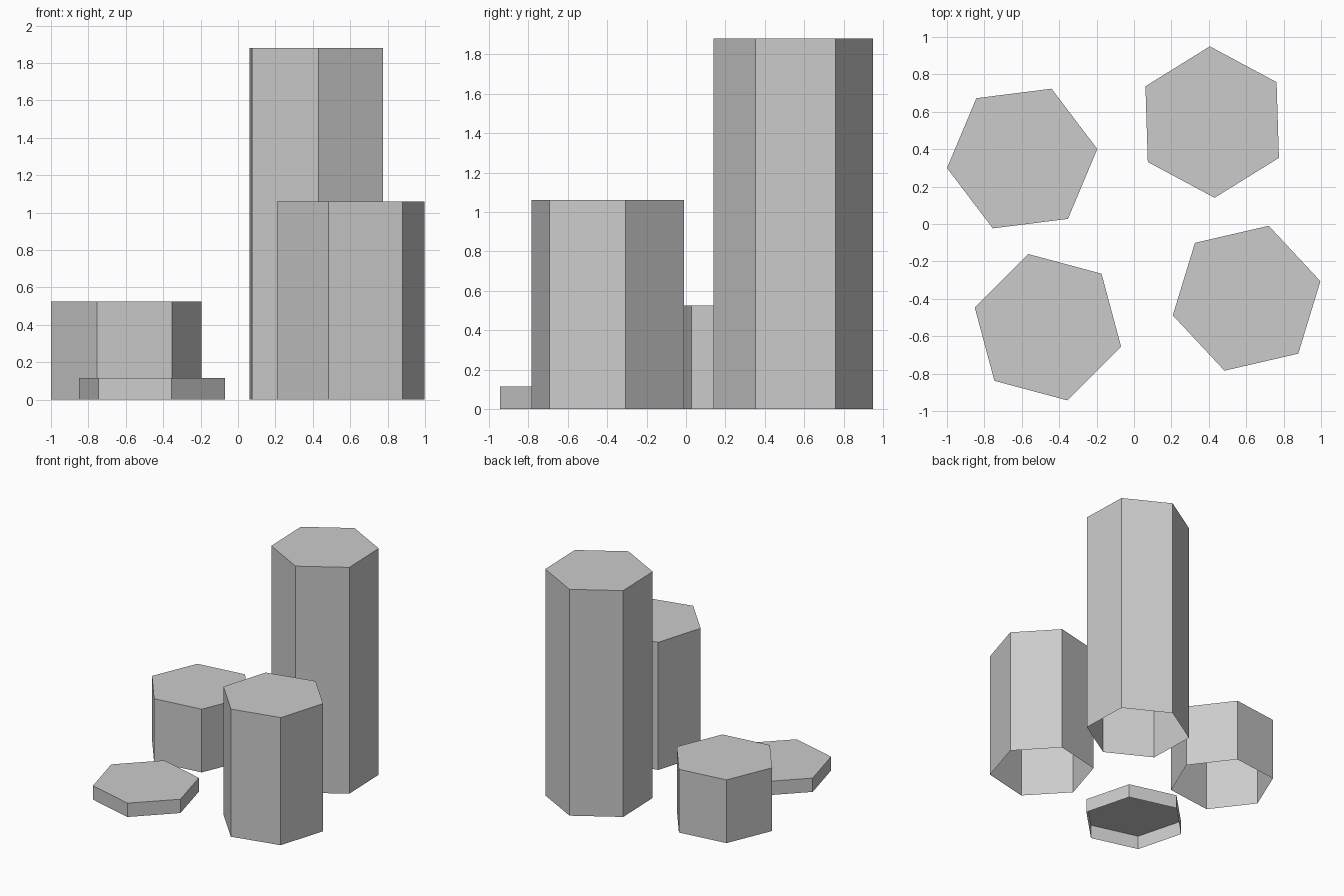
import bpy, bmesh
from math import cos, sin, radians

if "Cube" in bpy.data.objects:
    bpy.data.objects.remove(bpy.data.objects["Cube"])

RADIUS = 0.405


def hex_column(name, x, y, height, angle):
    """Hexagonal column with a top cap and an open underside."""
    bm = bmesh.new()
    corners = [radians(angle + 60 * i) for i in range(6)]
    low, high = [[bm.verts.new((RADIUS * cos(a), RADIUS * sin(a), z))
                  for a in corners] for z in (0, height)]
    for i in range(6):
        j = (i + 1) % 6
        bm.faces.new((low[i], low[j], high[j], high[i]))
    bm.faces.new(high)
    mesh = bpy.data.meshes.new(name)
    bm.to_mesh(mesh)
    bm.free()
    obj = bpy.data.objects.new(name, mesh)
    obj.location = (x, y, 0)
    bpy.context.collection.objects.link(obj)


# Four columns of stepped height, each turned a little differently
hex_column("tall_column", 0.418, 0.545, 1.88, 31.8)
hex_column("medium_column", 0.602, -0.397, 1.06, 13)
hex_column("short_column", -0.598, 0.350, 0.525, 7.2)
hex_column("flat_column", -0.460, -0.552, 0.115, 45)
